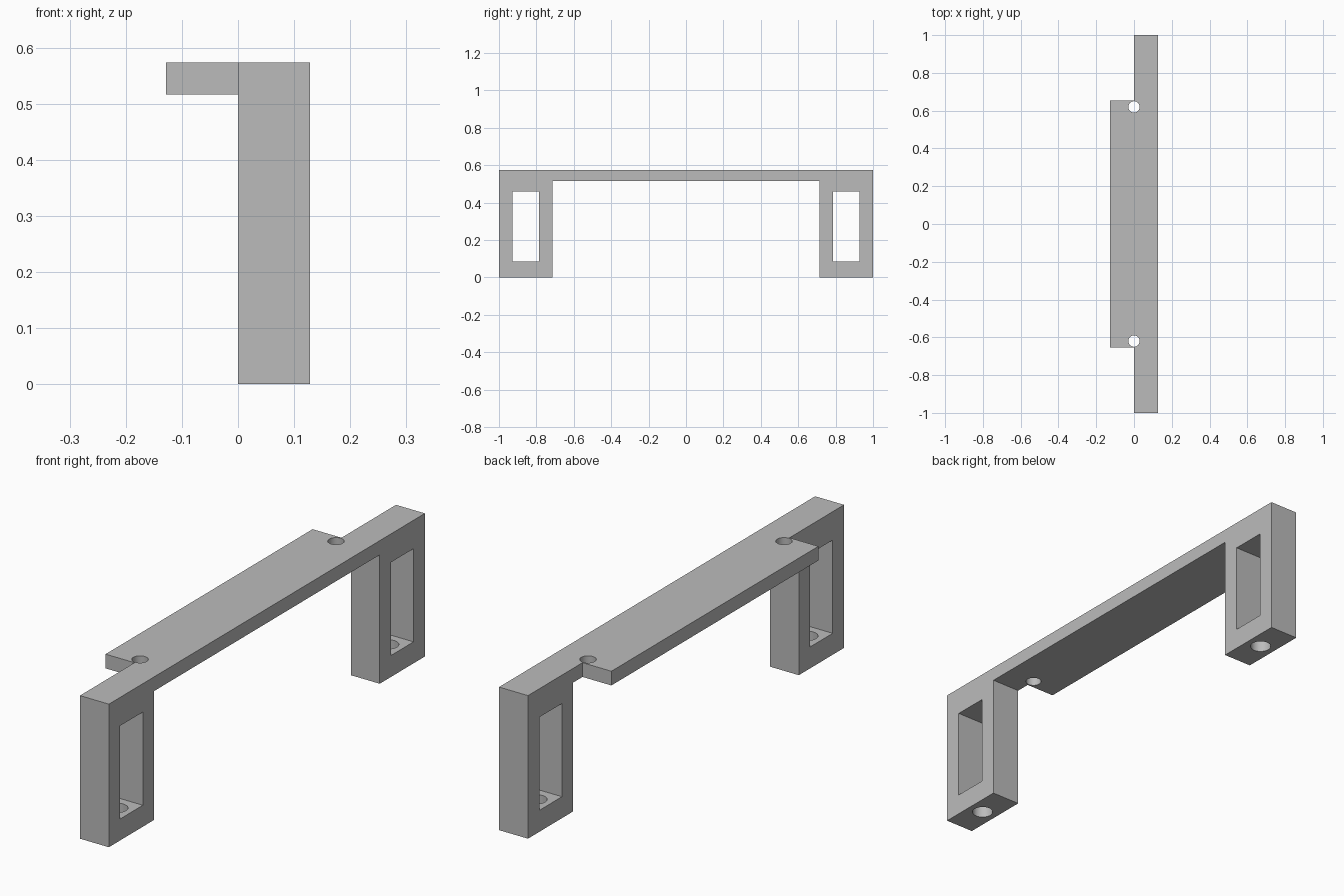
import bpy
import bmesh
from mathutils import Matrix, Vector

cube = bpy.data.objects.get("Cube")
if cube:
    bpy.data.objects.remove(cube, do_unlink=True)

HALF_WIDTH, HEIGHT, DECK_BOTTOM = 0.128, 0.573, 0.516
LEG_INNER = 0.714
LEG_MID = (LEG_INNER + 1) / 2

grey = bpy.data.materials.new("plain grey")
grey.use_nodes = True
colour = (0.5, 0.5, 0.5, 1)
grey.diffuse_color = colour
grey.node_tree.nodes["Principled BSDF"].inputs["Base Color"].default_value = colour


def make_object(name, bm):
    bmesh.ops.recalc_face_normals(bm, faces=bm.faces)
    mesh = bpy.data.meshes.new(name)
    bm.to_mesh(mesh)
    bm.free()
    mesh.materials.append(grey)
    obj = bpy.data.objects.new(name, mesh)
    bpy.context.collection.objects.link(obj)
    return obj


def prism(name, points, direction):
    """Extrude a closed outline along a direction."""
    bm = bmesh.new()
    face = bm.faces.new([bm.verts.new(p) for p in points])
    new = bmesh.ops.extrude_face_region(bm, geom=[face])["geom"]
    bmesh.ops.translate(bm, vec=Vector(direction),
                        verts=[v for v in new if isinstance(v, bmesh.types.BMVert)])
    return make_object(name, bm)


def drill(name, x, y, z, radius):
    bm = bmesh.new()
    bmesh.ops.create_cone(bm, cap_ends=True, segments=48, radius1=radius,
                          radius2=radius, depth=0.16,
                          matrix=Matrix.Translation((x, y, z)))
    return make_object(name, bm)


def cut(target, cutter):
    cutter.hide_render = True
    mod = target.modifiers.new(cutter.name, "BOOLEAN")
    mod.operation = "DIFFERENCE"
    mod.solver = "EXACT"
    mod.object = cutter
    bpy.context.view_layer.objects.active = target
    bpy.ops.object.modifier_apply(modifier=mod.name)
    bpy.data.objects.remove(cutter, do_unlink=True)


# Bridge frame: side outline of two legs joined by a thin bar
half = [(LEG_INNER, DECK_BOTTOM), (LEG_INNER, 0), (1, 0), (1, HEIGHT)]
outline = half + [(-y, z) for y, z in reversed(half)]
frame = prism("bridge_frame", [(0, y, z) for y, z in outline], (HALF_WIDTH, 0, 0))

# Mounting flange: flat tab along the right side of the bar
tab = [(-HALF_WIDTH, -0.655), (0, -0.655), (0, 0.655), (-HALF_WIDTH, 0.655)]
flange = prism("mounting_flange", [(x, y, DECK_BOTTOM) for x, y in tab],
               (0, 0, HEIGHT - DECK_BOTTOM))

# Join the flange to the frame as one solid
union = frame.modifiers.new("join", "BOOLEAN")
union.operation = "UNION"
union.solver = "EXACT"
union.object = flange
bpy.context.view_layer.objects.active = frame
bpy.ops.object.modifier_apply(modifier=union.name)
bpy.data.objects.remove(flange, do_unlink=True)

for side in (-1, 1):
    # Rectangular window through each leg
    window = [(0.785, 0.086), (0.928, 0.086), (0.928, 0.459), (0.785, 0.459)]
    cut(frame, prism("leg_window", [(-0.05, side * y, z) for y, z in window], (0.25, 0, 0)))
    # Screw holes through the foot and through the deck
    cut(frame, drill("foot_hole", HALF_WIDTH / 2, side * LEG_MID, 0.04, 0.04))
    cut(frame, drill("deck_hole", 0, side * 0.62, 0.545, 0.03))

# Smooth hole walls, sharp everywhere else
bpy.ops.object.select_all(action="DESELECT")
frame.select_set(True)
bpy.context.view_layer.objects.active = frame
bpy.ops.object.shade_smooth_by_angle(angle=0.52)
